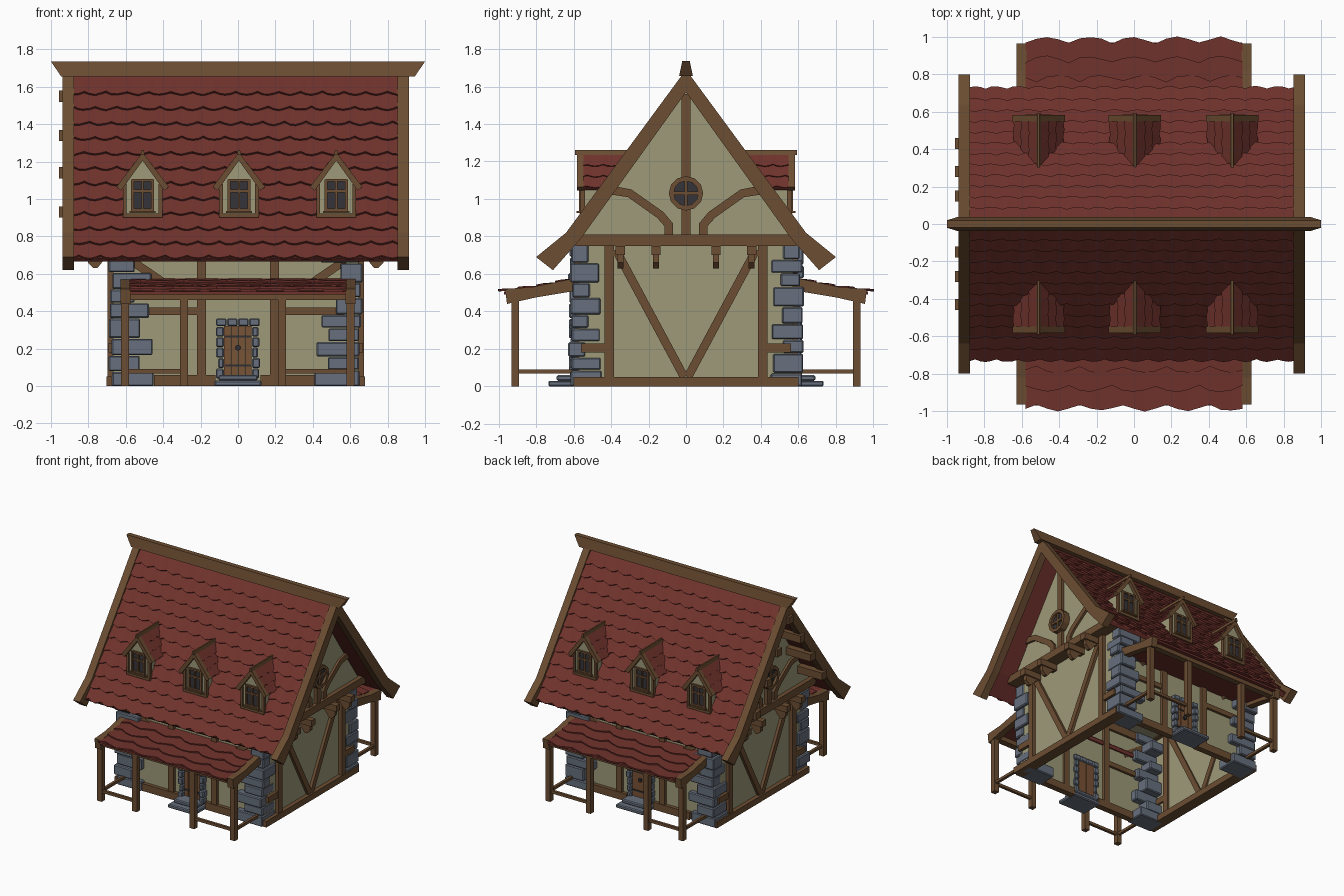
import bpy, bmesh, random
from math import cos, sin, pi
from mathutils import Vector as V

if "Cube" in bpy.data.objects:
    bpy.data.objects.remove(bpy.data.objects["Cube"])

random.seed(4)
COL = {"wood": (.15, .075, .032), "roof": (.16, .032, .025), "plaster": (.34, .32, .19),
       "stone": (.135, .16, .205), "iron": (.03, .03, .035), "glass": (.035, .035, .042),
       "door": (.19, .085, .035)}
MAT = {}
for k, c in COL.items():
    MAT[k] = bpy.data.materials.new(k)
    MAT[k].diffuse_color = (*c, 1)
PARTS = {}
CX = -.012                      # centre line of the house body


def add(name, mat, verts, faces):
    bm = PARTS.setdefault(name, (bmesh.new(), mat))[0]
    vs = [bm.verts.new(v) for v in verts]
    for f in faces:
        bm.faces.new([vs[i] for i in f])


HEX = [(0, 1, 3, 2), (4, 6, 7, 5), (0, 4, 5, 1), (2, 3, 7, 6), (0, 2, 6, 4), (1, 5, 7, 3)]


def box(name, mat, a, b):
    add(name, mat, [(x, y, z) for x in (a[0], b[0]) for y in (a[1], b[1]) for z in (a[2], b[2])], HEX)


def beam(name, mat, p, q, w, d, n):
    """Timber from p to q, w wide in the wall plane and d deep along n."""
    p, q, n = V(p), V(q), V(n)
    s = (q - p).cross(n).normalized() * w / 2
    n = n * d / 2
    add(name, mat, [e + i * s + j * n for e in (p, q) for i in (-1, 1) for j in (-1, 1)], HEX)


def prism(name, mat, pts, f, a, b):
    """Extrude a 2D outline from a to b; f maps (u, v, w) to space."""
    k = len(pts)
    add(name, mat, [f(*p, w) for w in (a, b) for p in pts],
        [tuple(range(k)), tuple(range(k, 2 * k))] + [(i, (i + 1) % k, k + (i + 1) % k, k + i) for i in range(k)])


def tiles(name, path, a0, a1, rows, tw, f, lift=.016, drop=.018):
    """Overlapping rows of scalloped tiles running down a path of (u, z)."""
    pts = [V(p) for p in path]
    lens = [(q - p).length for p, q in zip(pts, pts[1:])]

    def at(s, h):
        i = 0
        while i < len(lens) - 1 and s > lens[i]:
            s -= lens[i]
            i += 1
        t = (pts[i + 1] - pts[i]).normalized()
        return pts[i] + t * s + V((-t.y, t.x)) * h

    step = sum(lens) / rows
    n = round(abs(a1 - a0) / tw) * 4
    for r in range(rows):
        verts, faces = [], []
        ph = random.randrange(4)
        for c in range(n + 1):
            a = a0 + (a1 - a0) * c / n
            s1 = (r + 1) * step + drop * ((0, .8, 1.1, .7)[(c + ph) % 4] + random.uniform(-.15, .15))
            for q in (at(r * step, 0), at(s1, lift), at(s1, 0)):
                verts.append(f(a, q.x, q.y))
        for c in range(n):
            i = 3 * c
            faces += [(i + j, i + (j + 1) % 3, i + 3 + (j + 1) % 3, i + 3 + j) for j in range(3)]
        add(name, "roof", verts, faces + [(0, 1, 2), (3 * n, 3 * n + 1, 3 * n + 2)])


# Plaster walls: open-bottomed lower storey and jettied gable storey
W, D = .655, .57
x0, x1 = CX - W, CX + W
add("lower_walls", "plaster", [(x, y, z) for x in (x0, x1) for y in (-D, D) for z in (0, .76)],
    [f for i, f in enumerate(HEX) if i != 4])
prism("gable_walls", "plaster", [(-.58, .76), (0, 1.6), (.58, .76)], lambda u, v, w: (w, u, v), CX - .72, CX + .72)

# Gable ends
for s in (-1, 1):
    g = lambda u, v, w: (CX + s * w, u, v)
    n = (1, 0, 0)
    T = ("gable_timbers", "wood")
    box(*T, g(-.6, 0, .6), g(.6, .05, .69))
    box(*T, g(-.59, .75, .62), g(.59, .81, .755))
    box(*T, g(-.025, .81, .7), g(.025, 1.56, .745))
    for t in (-1, 1):
        box(*T, g(t * .385, .05, .64), g(t * .435, .75, .685))
        box(*T, g(t * .43, .18, .64), g(t * .56, .23, .68))
        beam(*T, g(t * .375, .73, .66), g(t * .01, .05, .66), .045, .035, n)
        arc = [(.09, .81), (.085, .89), (.17, .965), (.28, 1.035), (.385, 1.055),
               (.36, 1.01), (.29, .99), (.2, .935), (.07 + .065, .875), (.14, .81)]
        # curved brace springs from the tie beam and sweeps up to the rafter
        arc = [(.07, .81), (.07, .87), (.12, .93), (.29, 1.05), (.39, 1.07),
               (.41, 1.025), (.31, 1.01), (.155, .9), (.115, .855), (.115, .81)]
        prism(*T, [(t * .0 + t * u, v) for u, v in arc], g, .7, .738)
        for y in (.16, .35):
            box("jetty_joists", "wood", g(t * y - .025, .7, .6), g(t * y + .025, .75, .81))
            prism("joist_pegs", "wood", [(.66, .7), (.79, .7), (.79, .66), (.76, .63), (.74, .63), (.7, .68)],
                  lambda u, v, w: (CX + s * u, t * y + w, v), -.016, .016)
        prism("bargeboards", "wood", [(t * u, v) for u, v in
              [(0, 1.69), (.64, .82), (.8, .69), (.71, .62), (.56, .79), (0, 1.57)]], g, .865, .925)
    # Round window
    for i in range(12):
        a, b = i * pi / 6, (i + 1) * pi / 6
        prism("round_window_frame", "wood", [(r * cos(e), 1.03 + r * sin(e)) for r, e in
              ((.066, a), (.092, a), (.092, b), (.066, b))], g, .71, .775)
    prism("round_window_glass", "glass", [(.07 * cos(i * pi / 6), 1.03 + .07 * sin(i * pi / 6)) for i in range(12)],
          g, .7, .755)
    box("round_window_frame", "wood", g(-.009, .96, .74), g(.009, 1.1, .768))
    box("round_window_frame", "wood", g(-.068, 1.021, .74), g(.068, 1.039, .768))

# Purlin ends carried through the left bargeboard
for y, z in ((0, 1.55), (.15, 1.34), (.28, 1.14), (.43, .93)):
    for t in ((1, -1) if y else (1,)):
        box("purlins", "wood", (-.957, t * y - .03, z - .03), (-.72, t * y + .03, z + .03))

# Corner quoins, alternating long and short courses
for sx in (-1, 1):
    for sy in (-1, 1):
        z, i = 0, 0
        while z < .75:
            h = min(random.uniform(.07, .11), .765 - z)
            if .765 - z - h < .04:
                h = .765 - z
            lx, ly = ((.2, .1), (.13, .16))[i % 2]
            if z < .3:
                lx += .03
            if i == 0:
                lx, ly = .23, .17
            r = lambda: random.uniform(-.012, .012)
            ox, oy = CX + sx * (.67 + r()), sy * (.618 + r())
            box("corner_stones", "stone", (ox, oy, z), (ox - sx * (lx + r()), oy - sy * (ly + r()), z + h - .004))
            z += h
            i += 1

# Long sides: wall timbers, door, steps, porch, main roof slope, dormers
for s in (-1, 1):
    f = lambda x, z, y: (x, s * y, z)
    T = ("side_timbers", "wood")
    for t in (-1, 1):
        box(*T, f(t * .12, 0, .55), f(t * .45, .06, .6))
        box(*T, f(t * .17, .05, .55), f(t * .22, .76, .595))
        box(*T, f(t * .22, .38, .55), f(t * .57, .42, .59))
        beam(*T, f(t * .57, .67, .58), f(t * .38, .54, .58), .045, .03, (0, 1, 0))
        for k in range(5):      # door jamb stones
            e = random.uniform(-.008, .008)
            box("door_surround", "stone", f(t * .075, .04 + k * .056, .55), f(t * (.112 + e), .093 + k * .056, .615 + e / 2))
    box(*T, f(-.6, .7, .55), f(.58, .76, .595))
    for k in range(4):
        box("door_surround", "stone", f(-.118 + k * .059, .32, .55), f(-.061 + k * .059, .362, .618))
        box("door", "door", f(-.075 + k * .0375, .05, .56), f(-.0395 + k * .0375, .32, .59))
    for z in (.11, .265):
        box("door_irons", "iron", f(-.07, z - .006, .58), f(.07, z + .006, .595))
    prism("door_irons", "iron", [(.016 * cos(i * pi / 4), .205 + .016 * sin(i * pi / 4)) for i in range(8)], f, .58, .603)
    box("door_steps", "stone", f(-.125, 0, .55), f(.125, .03, .735))
    box("door_steps", "stone", f(-.105, .03, .55), f(.105, .06, .69))

    # Porch
    for x in (-.605, -.288, .235, .602):
        box("porch_posts", "wood", f(x - .021, 0, .89), f(x + .021, .48, .932))
    box("porch_beam", "wood", f(-.625, .46, .885), f(.622, .5, .937))
    for a, b in ((-.6, -.29), (.24, .6)):
        box("porch_rails", "wood", f(a, .068, .9), f(b, .09, .922))
    for t in (-1, 1):
        box("porch_rails", "wood", f(t * .592, .068, .58), f(t * .614, .09, .91))
        prism("porch_rafters", "wood", [(.56, .585), (.63, .57), (.82, .53), (.965, .52), (.955, .44), (.8, .475), (.56, .515)],
              lambda u, v, w: (w, s * u, v), t * .575, t * .628)
    prism("porch_roof_boards", "roof", [(.56, .575), (.8, .525), (.97, .505), (.97, .49), (.8, .505), (.56, .545)],
          lambda u, v, w: (w, s * u, v), -.577, .577)
    tiles("porch_tiles", [(.56, .577), (.8, .53), (.965, .51)], -.58, .58, 4, .23,
          lambda a, u, z: (a, s * u, z), .013, .03)

    # Main roof slope
    prism("roof_boards", "roof", [(0, 1.655), (.6, .825), (.72, .685), (.7, .665), (.57, .8), (0, 1.59)],
          lambda u, v, w: (w, s * u, v), CX - .87, CX + .87)
    tiles("roof_tiles", [(.01, 1.648), (.6, .828), (.712, .69)], CX - .868, CX + .868, 12, .116,
          lambda a, u, z: (a, s * u, z))

    # Dormers
    for cx in (-.51, .005, .525):
        d = lambda u, v, w: (cx + u, s * w, v)
        prism("dormer_walls", "plaster", [(-.095, .9), (-.095, 1.08), (0, 1.22), (.095, 1.08), (.095, .9)], d, .3, .555)
        box("dormer_timbers", "wood", d(-.105, .9, .5), d(.105, .922, .568))
        for t in (-1, 1):
            box("dormer_timbers", "wood", d(t * .086, .91, .54), d(t * .106, 1.08, .566))
            prism("dormer_roofs", "roof", [(0, 1.24), (t * .13, 1.06), (t * .118, 1.048), (0, 1.21)], d, .29, .565)
            prism("dormer_bargeboards", "wood", [(0, 1.25), (t * .14, 1.065), (t * .115, 1.045), (0, 1.205)], d, .548, .582)
            tiles("dormer_tiles", [(.004, 1.238), (.125, 1.066)], .29, .55, 3, .09,
                  lambda a, u, z: (cx + t * u, s * a, z), .008, .01)
            box("dormer_windows", "wood", d(t * .046, .935, .55), d(t * .062, 1.105, .572))
        prism("dormer_ridges", "wood", [(-.012, 1.235), (-.006, 1.262), (.006, 1.262), (.012, 1.235)], d, .29, .592)
        box("dormer_glass", "glass", d(-.05, .94, .55), d(.05, 1.1, .56))
        for z in (.942, 1.043, 1.1):
            box("dormer_windows", "wood", d(-.055, z - .007, .55), d(.055, z + .007, .571))
        box("dormer_windows", "wood", d(-.006, .94, .55), d(.006, 1.1, .571))
        box("dormer_windows", "wood", d(-.07, .925, .55), d(.07, .937, .585))

# Ridge cap, flaring toward its upper ends
add("ridge_cap", "wood", [(x * (1 if k else .945), y * (.02 if k else .037), 1.735 if k else 1.655)
                          for x in (-1, 1) for y in (-1, 1) for k in (0, 1)], HEX)

# Turn the collected parts into objects
for name, (bm, mat) in PARTS.items():
    bmesh.ops.recalc_face_normals(bm, faces=bm.faces[:])
    me = bpy.data.meshes.new(name)
    bm.to_mesh(me)
    bm.free()
    me.materials.append(MAT[mat])
    ob = bpy.data.objects.new(name, me)
    bpy.context.collection.objects.link(ob)
    if mat == "stone":
        m = ob.modifiers.new("worn_edges", "BEVEL")
        m.width, m.segments = .007, 1

for m in bpy.data.materials:
    if m.users and not m.is_grease_pencil:
        m.use_nodes = True
        m.node_tree.nodes["Principled BSDF"].inputs["Base Color"].default_value = m.diffuse_color
